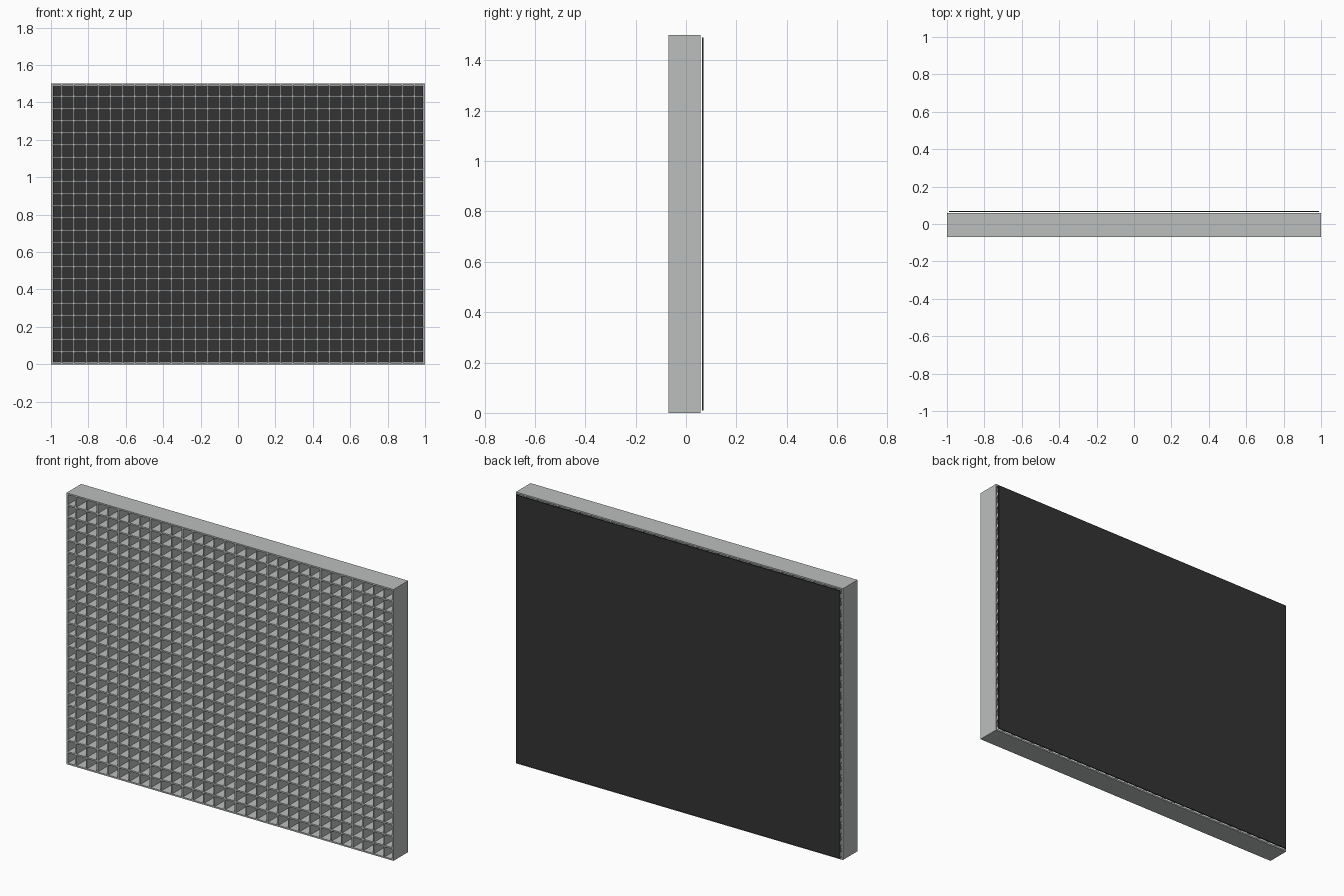
import bpy, bmesh
from mathutils import Matrix, Vector

if "Cube" in bpy.data.objects:
    bpy.data.objects.remove(bpy.data.objects["Cube"])

W, H = 2.0, 1.5            # overall size
Y0, Y1 = -0.07, 0.058      # depth of frame and vanes
T = 0.008                  # sheet thickness
PITCH = 0.065              # cell spacing


def material(name, color):
    m = bpy.data.materials.new(name)
    m.diffuse_color = (*color, 1)
    m.use_nodes = True
    m.node_tree.nodes["Principled BSDF"].inputs["Base Color"].default_value = m.diffuse_color
    return m


def add_box(bm, lo, hi):
    lo, hi = Vector(lo), Vector(hi)
    bmesh.ops.create_cube(bm, size=1, matrix=Matrix.Translation((lo + hi) / 2)
                          @ Matrix.Diagonal((*(hi - lo), 1)))


def make(name, boxes, mat):
    bm = bmesh.new()
    for lo, hi in boxes:
        add_box(bm, lo, hi)
    me = bpy.data.meshes.new(name)
    bm.to_mesh(me)
    bm.free()
    me.materials.append(mat)
    ob = bpy.data.objects.new(name, me)
    bpy.context.collection.objects.link(ob)
    return ob


grey = material("light grey", (0.50, 0.52, 0.51))
dark = material("charcoal", (0.033, 0.033, 0.033))

# Outer frame: two sides, bottom and top rails between them
make("frame", [
    ((-W / 2, Y0, 0), (-W / 2 + T, Y1, H)),
    ((W / 2 - T, Y0, 0), (W / 2, Y1, H)),
    ((-W / 2 + T, Y0, 0), (W / 2 - T, Y1, T)),
    ((-W / 2 + T, Y0, H - T), (W / 2 - T, Y1, H)),
], grey)

# Egg-crate vanes, centred on the panel
xs = [(i - 14.5) * PITCH for i in range(30)]
zs = [H / 2 + (i - 10.5) * PITCH for i in range(22)]
make("vertical_vanes",
     [((x - T / 2, Y0, T), (x + T / 2, Y1, H - T)) for x in xs], grey)
edges = [-W / 2 + T] + [x + s * T / 2 for x in xs for s in (-1, 1)] + [W / 2 - T]
make("horizontal_vanes",
     [((a, Y0, z - T / 2), (b, Y1, z + T / 2))
      for z in zs for a, b in zip(edges[::2], edges[1::2])], grey)

# Thin dark sheet floating just behind the grid
make("back_panel", [((-W / 2 + 0.01, 0.064, 0.01), (W / 2 - 0.01, 0.07, H - 0.01))], dark)
